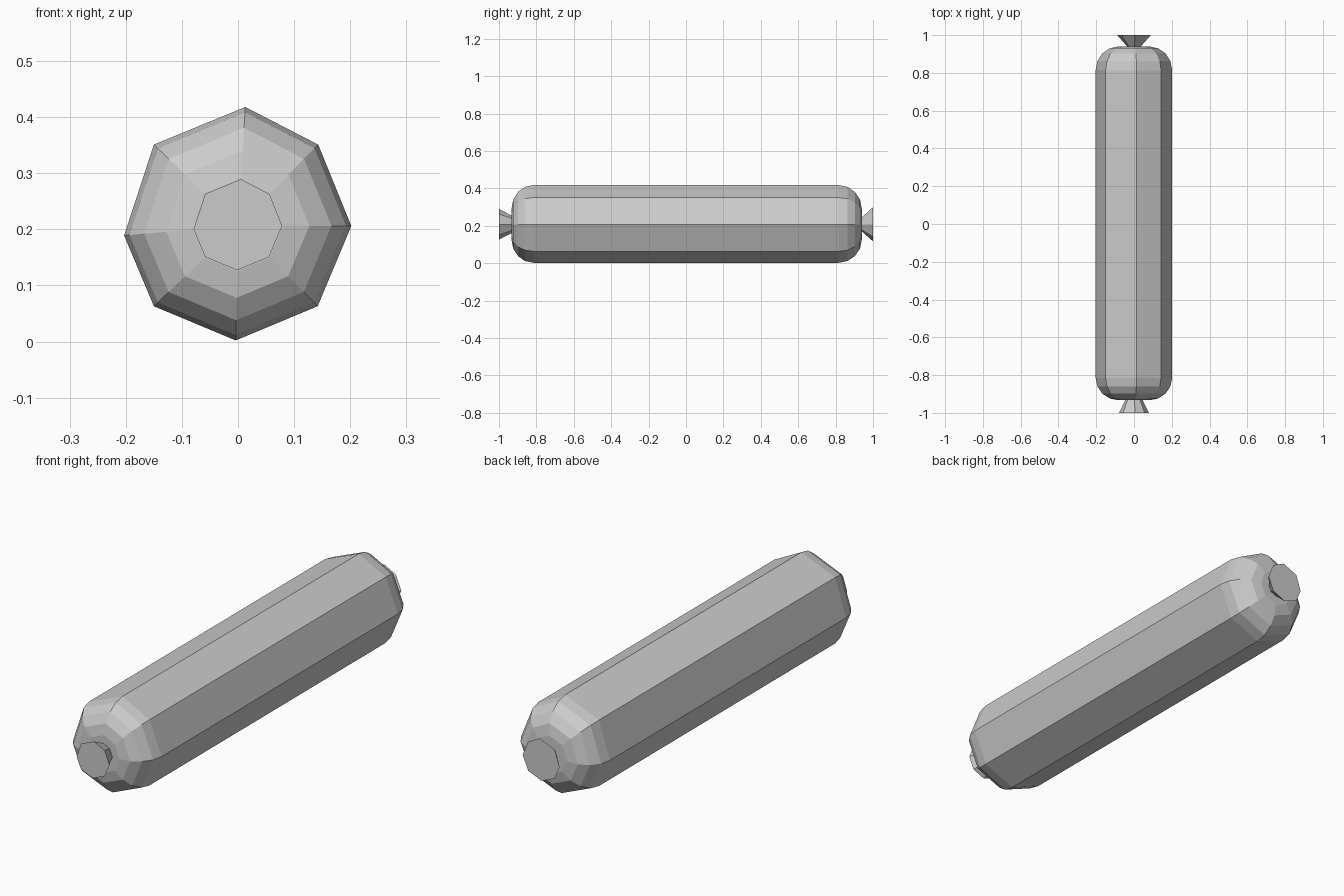
import bpy
import bmesh
from mathutils import Vector
from math import sin, cos, pi

default = bpy.data.objects.get("Cube")
if default:
    bpy.data.objects.remove(default, do_unlink=True)


def make_material(name, colour):
    mat = bpy.data.materials.new(name)
    mat.use_nodes = True
    mat.diffuse_color = colour
    mat.node_tree.nodes["Principled BSDF"].inputs["Base Color"].default_value = colour
    return mat


casing = make_material("grey casing", (0.6, 0.6, 0.6, 1))

# Slightly irregular eight-sided cross-section (x, z)
CENTRE_Z = 0.207
SECTION = [(0.013, 0.418), (0.143, 0.351), (0.202, 0.206), (0.142, 0.063),
           (-0.004, 0.002), (-0.150, 0.063), (-0.203, 0.189), (-0.150, 0.351)]


def loft(name, stations):
    """Sweep the section along y through (y, scale) stations and cap both ends."""
    bm = bmesh.new()
    rings = []
    for y, s in stations:
        rings.append([bm.verts.new(Vector((x * s, y, CENTRE_Z + (z - CENTRE_Z) * s)))
                      for x, z in SECTION])
    n = len(SECTION)
    for a, b in zip(rings, rings[1:]):
        for i in range(n):
            j = (i + 1) % n
            bm.faces.new((a[i], a[j], b[j], b[i]))
    bm.faces.new(rings[0])
    bm.faces.new(rings[-1])
    bmesh.ops.recalc_face_normals(bm, faces=bm.faces)
    mesh = bpy.data.meshes.new(name)
    bm.to_mesh(mesh)
    bm.free()
    mesh.materials.append(casing)
    obj = bpy.data.objects.new(name, mesh)
    bpy.context.collection.objects.link(obj)
    return obj


def rounded_end(side, start, depth):
    """Quarter-round shoulder from the full section to the small end ring."""
    angles = [i * pi / 8 for i in range(5)]
    return [(side * (start + depth * sin(t)), 0.4 + 0.6 * cos(t)) for t in angles]


# Body with rounded shoulders, pinched to a neck and flared into a knot at each end
front = [(-1, 0.39), (-0.933, 0.23)] + rounded_end(-1, 0.815, 0.118)[::-1]
back = rounded_end(1, 0.815, 0.125) + [(0.94, 0.18), (1, 0.44)]
loft("sausage_body", front + back)
